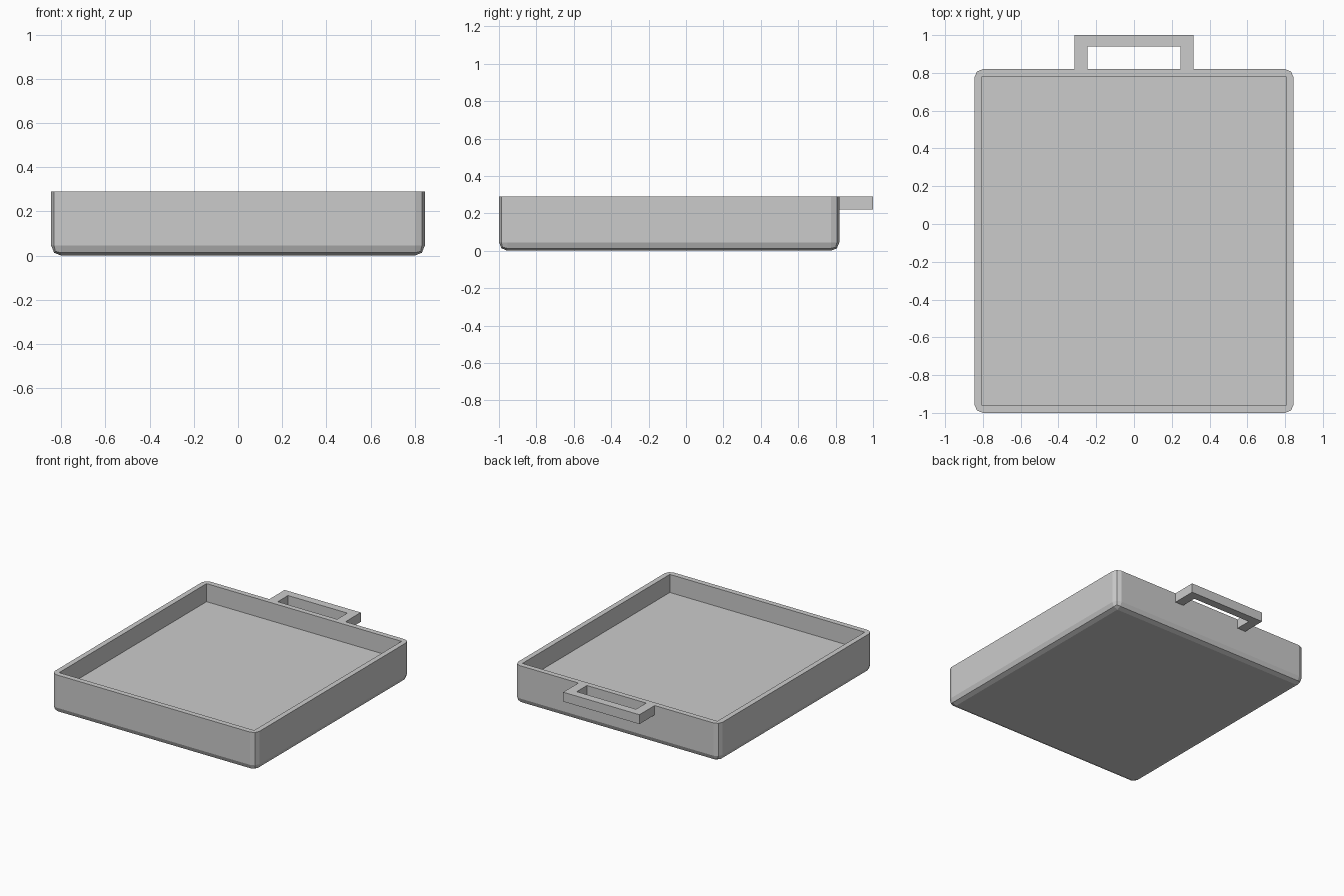
import bpy, bmesh
from mathutils import Matrix, Vector

if "Cube" in bpy.data.objects:
    bpy.data.objects.remove(bpy.data.objects["Cube"])


def box(name, lo, hi):
    lo, hi = Vector(lo), Vector(hi)
    bm = bmesh.new()
    bmesh.ops.create_cube(bm, size=1, matrix=Matrix.Translation((lo + hi) / 2)
                          @ Matrix.Diagonal((*(hi - lo), 1)))
    return finish(name, bm)


def finish(name, bm):
    bmesh.ops.recalc_face_normals(bm, faces=bm.faces)
    mesh = bpy.data.meshes.new(name)
    bm.to_mesh(mesh)
    bm.free()
    obj = bpy.data.objects.new(name, mesh)
    bpy.context.collection.objects.link(obj)
    return obj


TOP, FLOOR = 0.29, 0.155

# Tray body: every edge rounded except the rim
tray = box("tray", (-0.845, -1, 0), (0.845, 0.82, TOP))
bm = bmesh.new()
bm.from_mesh(tray.data)
edges = [e for e in bm.edges if min(v.co.z for v in e.verts) < 0.01]
bmesh.ops.bevel(bm, geom=edges, offset=0.045, segments=2, profile=0.5, affect='EDGES')
bm.to_mesh(tray.data)
bm.free()

# Recess with sharp inner corners
cutter = box("recess_cutter", (-0.806, -0.96, FLOOR), (0.806, 0.78, 0.5))
cutter.hide_render = True
cut = tray.modifiers.new("recess", 'BOOLEAN')
cut.operation = 'DIFFERENCE'
cut.solver = 'EXACT'
cut.object = cutter
bpy.context.view_layer.objects.active = tray
tray.select_set(True)
bpy.ops.object.modifier_apply(modifier=cut.name)
bpy.data.objects.remove(cutter)

# Handle: square-section U bracket behind the back wall
half = [(0.315, 0.81), (0.315, 1.0)]
inner = [(0.245, 0.94), (0.245, 0.81)]
outline = (half + [(-x, y) for x, y in reversed(half)]
           + [(-x, y) for x, y in reversed(inner)] + inner)
bm = bmesh.new()
face = bm.faces.new([bm.verts.new((x, y, 0.22)) for x, y in outline])
ext = bmesh.ops.extrude_face_region(bm, geom=[face], use_keep_orig=True)
bmesh.ops.translate(bm, vec=(0, 0, TOP - 0.22),
                    verts=[g for g in ext["geom"] if isinstance(g, bmesh.types.BMVert)])
finish("handle", bm)
